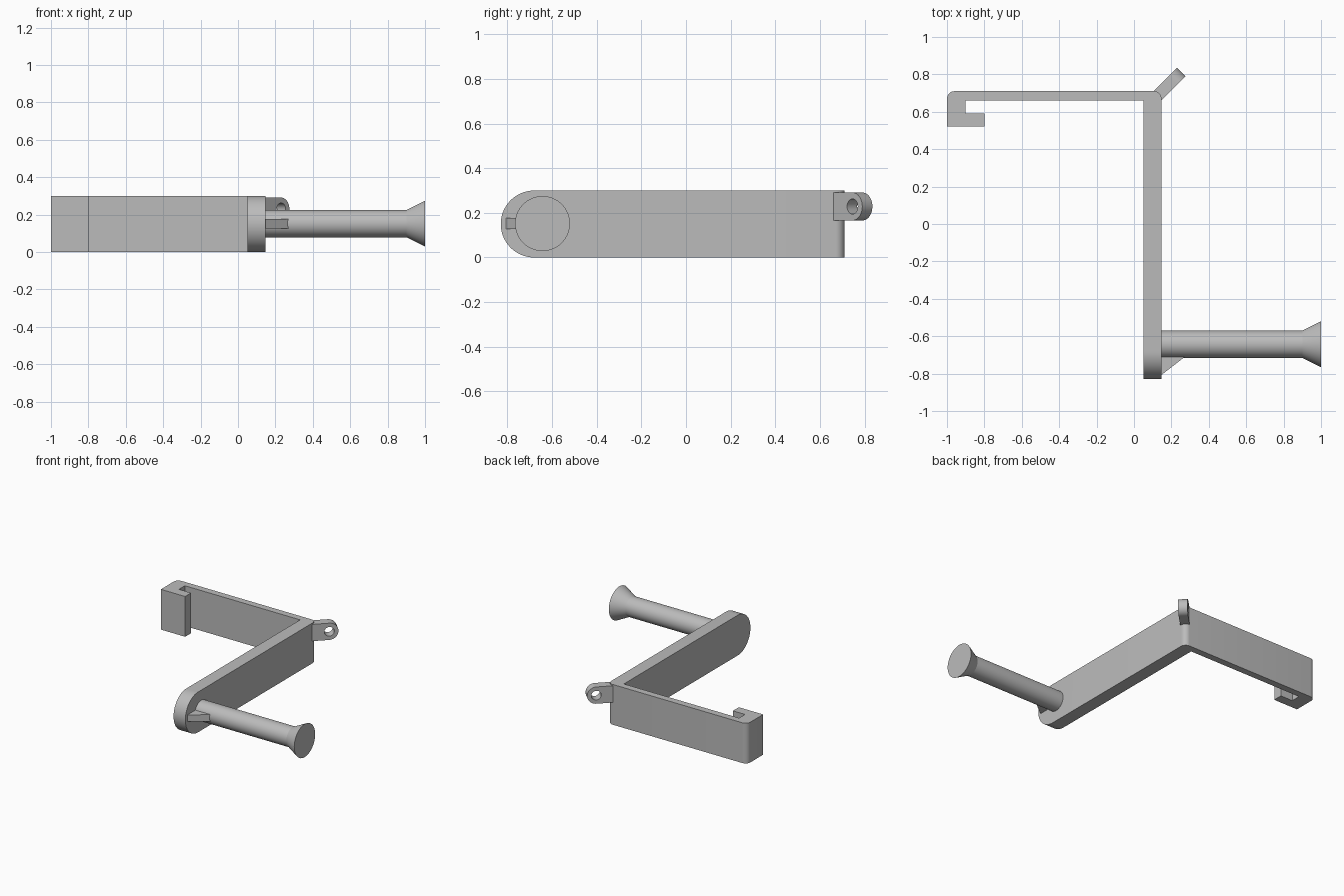
import bpy, bmesh
from math import sin, cos, pi, radians, sqrt
from mathutils import Matrix, Vector

if "Cube" in bpy.data.objects:
    bpy.data.objects.remove(bpy.data.objects["Cube"], do_unlink=True)

grey = bpy.data.materials.new("plain grey")
grey.use_nodes = True
COLOUR = (0.5, 0.5, 0.5, 1)
grey.diffuse_color = COLOUR
grey.node_tree.nodes["Principled BSDF"].inputs["Base Color"].default_value = COLOUR


def finish(name, bm):
    bmesh.ops.recalc_face_normals(bm, faces=bm.faces[:])
    mesh = bpy.data.meshes.new(name)
    bm.to_mesh(mesh)
    bm.free()
    mesh.materials.append(grey)
    obj = bpy.data.objects.new(name, mesh)
    bpy.context.collection.objects.link(obj)
    return obj


def prism(name, outline, low, high, u=(1, 0, 0), v=(0, 1, 0), origin=(0, 0, 0)):
    """Extrude an outline drawn on axes u, v along their normal."""
    u, v, origin = Vector(u), Vector(v), Vector(origin)
    w = u.cross(v)
    bm = bmesh.new()
    face = bm.faces.new([bm.verts.new(origin + u * a + v * b + w * low) for a, b in outline])
    new = bmesh.ops.extrude_face_region(bm, geom=[face])["geom"]
    bmesh.ops.translate(bm, vec=w * (high - low),
                        verts=[g for g in new if isinstance(g, bmesh.types.BMVert)])
    return finish(name, bm)


def arc(cx, cy, r, start, end, steps):
    angles = [radians(start + (end - start) * i / steps) for i in range(steps + 1)]
    return [(cx + r * cos(a), cy + r * sin(a)) for a in angles]


def activate(obj):
    bpy.ops.object.select_all(action='DESELECT')
    obj.select_set(True)
    bpy.context.view_layer.objects.active = obj


def carve(obj, cutter, operation):
    cutter.hide_render = True
    activate(obj)
    mod = obj.modifiers.new("carve", 'BOOLEAN')
    mod.operation, mod.object, mod.solver = operation, cutter, 'EXACT'
    bpy.ops.object.modifier_apply(modifier=mod.name)
    bpy.data.objects.remove(cutter, do_unlink=True)


def smooth(obj):
    activate(obj)
    bpy.ops.object.shade_smooth_by_angle(angle=radians(25))


# Bracket: hook, back bar and forward arm in one bent strip
LEFT, RIGHT, BACK, FRONT, R = -1.0, 0.147, 0.71, -0.83, 0.04
strip = [(LEFT, 0.52), (-0.8, 0.52), (-0.8, 0.59), (-0.9, 0.59), (-0.9, 0.66),
         (0.05, 0.66), (0.05, FRONT - 0.1), (RIGHT, FRONT - 0.1)]
strip += arc(RIGHT - R, BACK - R, R, 0, 90, 8)
strip += arc(LEFT + R, BACK - R, R, 90, 180, 8)
bracket = prism("bracket", strip, -0.1, 0.4)

# Side silhouette gives the arm its rounded front end
side = arc(-0.68, 0.15, 0.15, 90, 270, 32) + [(1, 0), (1, 0.3)]
silhouette = prism("side_cutter", side, -1.2, 0.4, u=(0, 1, 0), v=(0, 0, 1))
carve(bracket, silhouette, 'INTERSECT')
smooth(bracket)

# Peg with flared end, turned around the x axis
AXIS_Y, AXIS_Z = -0.643, 0.152
bm = bmesh.new()
profile = [(0.1, 0), (0.1, 0.073), (0.9, 0.073), (1, 0.123), (1, 0)]
points = [bm.verts.new((x, 0, r)) for x, r in profile]
edges = [bm.edges.new(pair) for pair in zip(points, points[1:])]
bmesh.ops.spin(bm, geom=points + edges, cent=(0, 0, 0), axis=(1, 0, 0),
               angle=2 * pi, steps=64, use_duplicate=False)
bmesh.ops.remove_doubles(bm, verts=bm.verts[:], dist=0.0005)
bmesh.ops.translate(bm, vec=(0, AXIS_Y, AXIS_Z), verts=bm.verts[:])
smooth(finish("flared_peg", bm))

# Small gusset between arm and peg
prism("peg_gusset", [(0.12, -0.807), (0.147, -0.807), (0.272, -0.71),
                     (0.272, -0.66), (0.12, -0.66)], 0.127, 0.177)

# Diagonal eyelet on the rear corner
D, EYE, ER = sqrt(0.5), 0.139, 0.0625
frame = dict(u=(D, D, 0), v=(0, 0, 1), origin=(0.11, 0.67, 0.2285))
tab = [(0, ER), (0, -ER)] + arc(EYE, 0, ER, -90, 90, 24)
eyelet = prism("corner_eyelet", tab, -0.032, 0.032, **frame)
hole = prism("hole_cutter", arc(EYE, 0, 0.034, 0, 360, 32)[:-1], -0.1, 0.1, **frame)
carve(eyelet, hole, 'DIFFERENCE')
smooth(eyelet)
